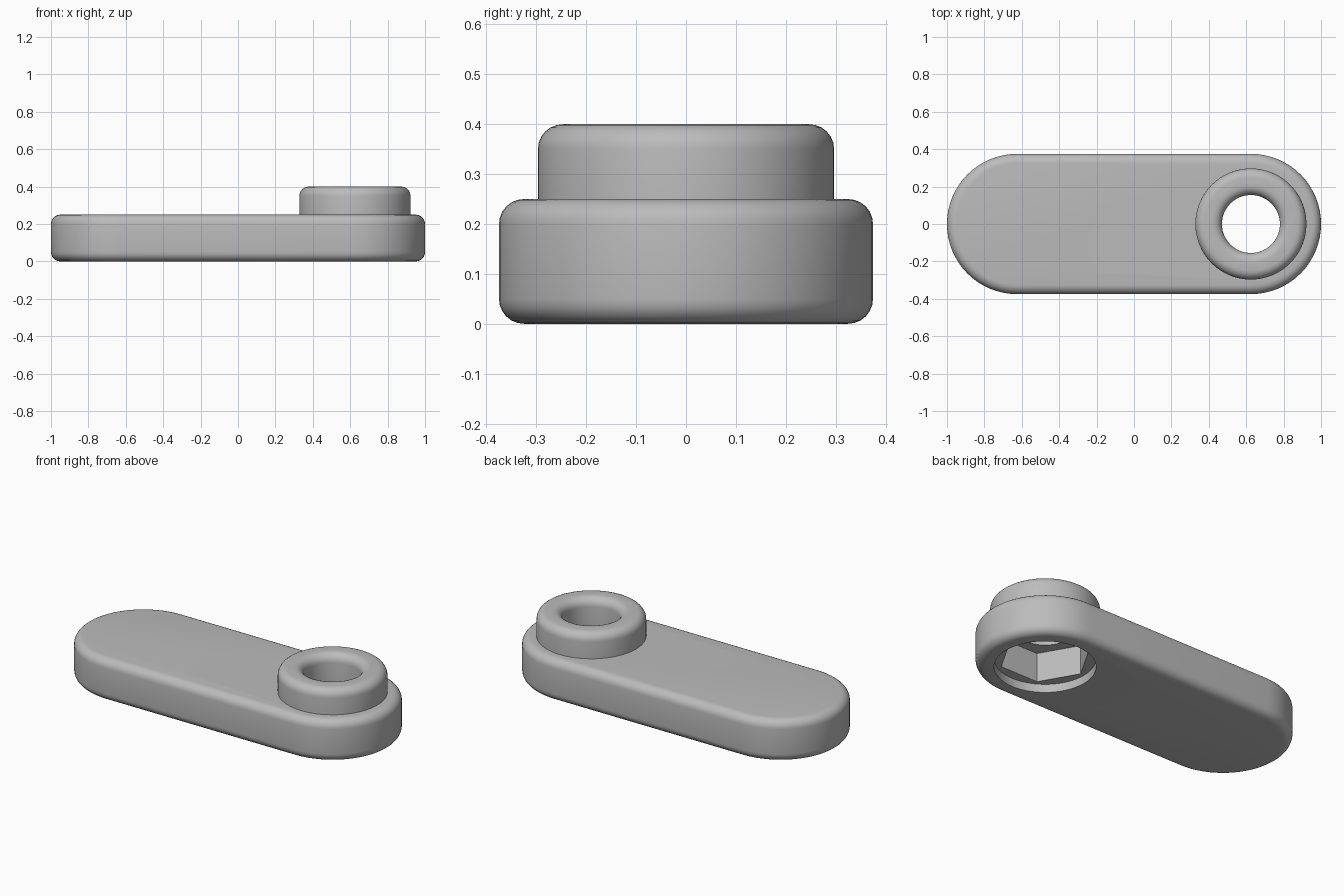
import bpy, bmesh, math

cube = bpy.data.objects.get("Cube")
if cube:
    bpy.data.objects.remove(cube, do_unlink=True)

PIVOT = 0.625    # distance of each rounded end's axis from the middle
FILLET = 0.05

grey = bpy.data.materials.new("plain grey")
grey.use_nodes = True
grey.diffuse_color = (0.5, 0.5, 0.5, 1)
grey.node_tree.nodes["Principled BSDF"].inputs["Base Color"].default_value = (0.5, 0.5, 0.5, 1)


def make_object(name, bm):
    bmesh.ops.recalc_face_normals(bm, faces=bm.faces)
    mesh = bpy.data.meshes.new(name)
    bm.to_mesh(mesh)
    bm.free()
    mesh.materials.append(grey)
    obj = bpy.data.objects.new(name, mesh)
    bpy.context.collection.objects.link(obj)
    return obj


def arc(cx, cy, r, start, end, steps):
    angles = [math.radians(start + (end - start) * i / steps) for i in range(steps + 1)]
    return [(cx + r * math.cos(a), cy + r * math.sin(a)) for a in angles]


def lathe(name, profile, sides):
    """Capped solid turned about the pivot axis from (radius, z) points."""
    bm = bmesh.new()
    rings = []
    for r, z in profile:
        ring = arc(PIVOT, 0, r, 0, 360, sides)[:-1]
        rings.append([bm.verts.new((x, y, z)) for x, y in ring])
    for low, high in zip(rings, rings[1:]):
        for i in range(sides):
            j = (i + 1) % sides
            bm.faces.new((low[i], low[j], high[j], high[i]))
    bm.faces.new(rings[0])
    bm.faces.new(rings[-1])
    return make_object(name, bm)


def apply_modifier(obj, mod):
    bpy.context.view_layer.objects.active = obj
    bpy.ops.object.modifier_apply(modifier=mod.name)


def combine(target, tool, operation):
    mod = target.modifiers.new(operation.lower(), "BOOLEAN")
    mod.operation = operation
    mod.solver = "EXACT"
    mod.object = tool
    apply_modifier(target, mod)
    bpy.data.objects.remove(tool, do_unlink=True)


# Bar with two round ends and rounded rims
bm = bmesh.new()
outline = arc(PIVOT, 0, 0.375, -90, 90, 32) + arc(-PIVOT, 0, 0.375, 90, 270, 32)
base = bm.faces.new([bm.verts.new((x, y, 0)) for x, y in outline])
top = bmesh.ops.extrude_face_region(bm, geom=[base])["geom"]
bmesh.ops.translate(bm, vec=(0, 0, 0.25),
                    verts=[v for v in top if isinstance(v, bmesh.types.BMVert)])
bar = make_object("link_bar_with_boss", bm)
bevel = bar.modifiers.new("rounded rims", "BEVEL")
bevel.width = FILLET
bevel.segments = 6
bevel.limit_method = "ANGLE"
bevel.angle_limit = math.radians(40)
apply_modifier(bar, bevel)

# Raised round boss
boss_radius, boss_top = 0.297, 0.4
boss = [(boss_radius, 0.2)] + arc(boss_radius - FILLET, boss_top - FILLET, FILLET, 0, 90, 6)
combine(bar, lathe("boss", boss, 64), "UNION")

# Through hole with a rounded mouth
hole_radius = 0.155
hole = [(hole_radius, 0.1)] + arc(hole_radius + FILLET, boss_top - FILLET, FILLET, 180, 90, 6)
hole.append((hole_radius + FILLET, 0.5))
combine(bar, lathe("hole_cutter", hole, 64), "DIFFERENCE")

# Round recess and hexagonal pocket underneath
combine(bar, lathe("recess_cutter", [(0.275, -0.1), (0.275, 0.05)], 64), "DIFFERENCE")
combine(bar, lathe("hexagon_cutter", [(0.25, -0.1), (0.25, 0.225)], 6), "DIFFERENCE")

# Smooth curves, sharp edges
bpy.ops.object.select_all(action="DESELECT")
bar.select_set(True)
bpy.context.view_layer.objects.active = bar
bpy.ops.object.shade_smooth_by_angle(angle=math.radians(30))
